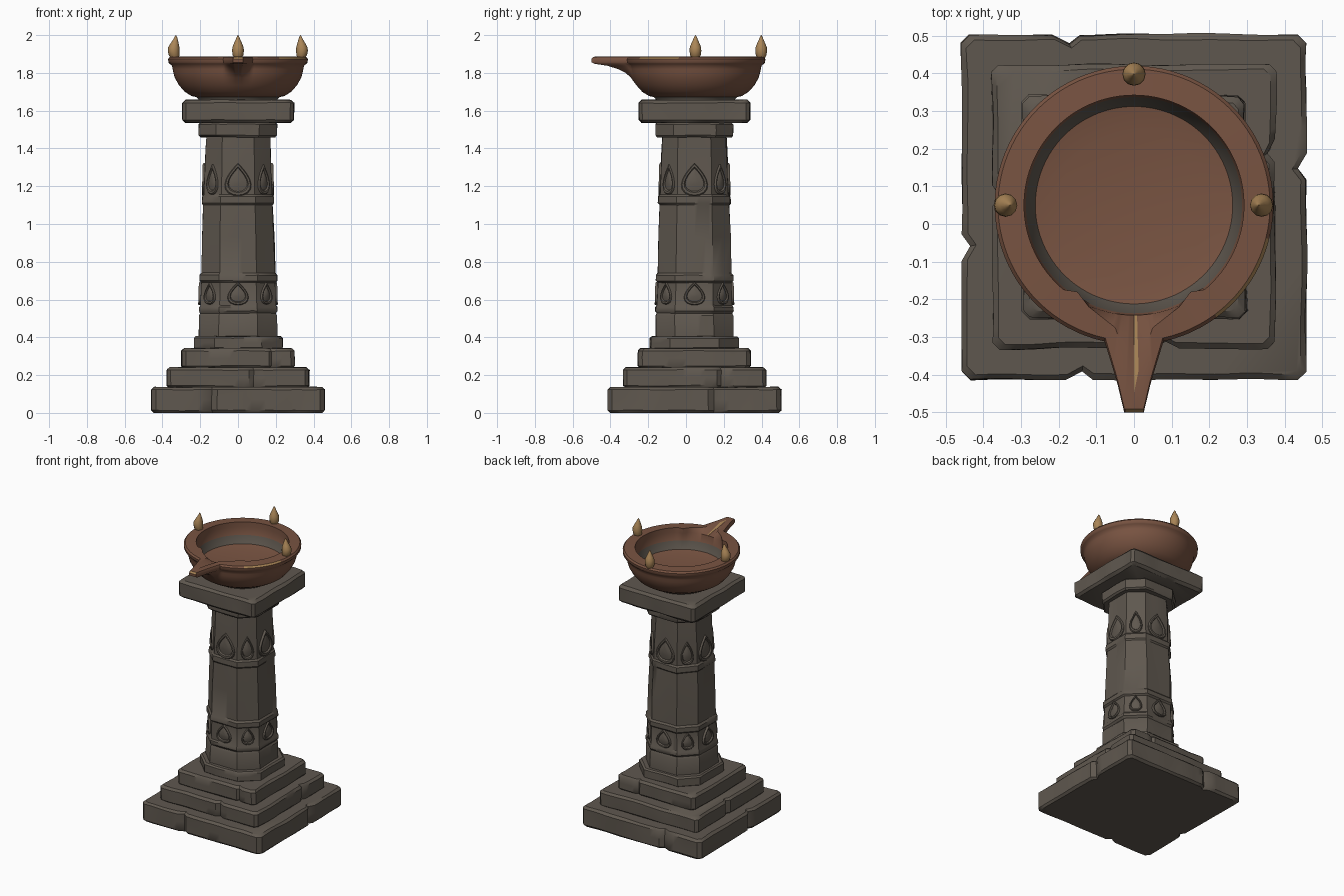
import bpy, math
from mathutils import Vector, noise

if "Cube" in bpy.data.objects:
    bpy.data.objects.remove(bpy.data.objects["Cube"])

CY = 0.045          # pedestal axis is behind the origin because of the spout


def material(name, rgb):
    m = bpy.data.materials.new(name)
    m.diffuse_color = (*rgb, 1)
    m.use_nodes = True
    m.node_tree.nodes["Principled BSDF"].inputs["Base Color"].default_value = m.diffuse_color
    return m


STONE = material("grey_brown_stone", (0.115, 0.097, 0.078))
CLAY = material("red_brown_clay", (0.190, 0.088, 0.054))
GOLD = material("old_gold", (0.40, 0.235, 0.095))


def loft(name, rings, mats, rule=None, angle=35):
    """Skin closed rings of equal length and cap both ends."""
    n = len(rings[0])
    verts = [v for r in rings for v in r]
    faces, idx = [], []
    for k in range(len(rings) - 1):
        for i in range(n):
            j = (i + 1) % n
            faces.append((k * n + i, k * n + j, (k + 1) * n + j, (k + 1) * n + i))
            idx.append(rule(k, i) if rule else 0)
    faces += [tuple(reversed(range(n))), tuple(range(len(verts) - n, len(verts)))]
    idx += [0, 0]
    me = bpy.data.meshes.new(name)
    me.from_pydata(verts, [], faces)
    for m in mats:
        me.materials.append(m)
    for p, i in zip(me.polygons, idx):
        p.material_index = i
    me.validate()
    ob = bpy.data.objects.new(name, me)
    bpy.context.collection.objects.link(ob)
    bpy.ops.object.select_all(action='DESELECT')
    ob.select_set(True)
    bpy.context.view_layer.objects.active = ob
    bpy.ops.object.shade_smooth_by_angle(angle=math.radians(angle))
    return ob


# ---- weathered stone blocks: chamfered squares lofted upwards ----
def stone_ring(h, z, f, n, wear, notches=()):
    c = [(h, -f*h), (h, f*h), (f*h, h), (-f*h, h), (-h, f*h), (-h, -f*h), (-f*h, -h), (f*h, -h)]
    pts = []
    for s in range(8):
        a, b = Vector(c[s]), Vector(c[(s + 1) % 8])
        m = n if s % 2 == 0 else 2
        for i in range(m):
            p = a.lerp(b, i / m)
            if (s, i) in notches:
                p *= 0.95
            d = noise.noise_vector(Vector((p.x * 6, p.y * 6, z * 6 + h * 40))) * wear
            pts.append((p.x + d.x, p.y + CY + d.y, z + (d.z * 0.6 if z > 0 else 0)))
    return pts


def block(name, h, z0, z1, f, notches=(), bev=0.014, wear=0.007, n=24):
    mid = (z0 + z1) / 2
    levels = [(z0, h - bev), (z0 + bev, h), (mid, h), (z1 - bev, h), (z1, h - bev)]
    return loft(name, [stone_ring(r, z, f, n, wear, notches) for z, r in levels], [STONE])


block("base_step_1", 0.458, 0.0, 0.137, 0.95, {(0, 15), (2, 17), (4, 15), (6, 8)})
block("base_step_2", 0.376, 0.13, 0.241, 0.95, {(0, 17), (4, 11), (6, 15)})
block("base_step_3", 0.298, 0.235, 0.342, 0.93, {(2, 6), (6, 20)})
block("shaft_plinth", 0.234, 0.335, 0.405, 0.55, n=10, bev=0.01)
block("shaft_collar", 0.206, 1.46, 1.538, 0.55, n=10, bev=0.01)
block("capital_slab", 0.294, 1.535, 1.657, 0.94, bev=0.016)

# ---- tapered eight-sided shaft with raised bands ----
FACE = 0.5
levels = [(0.40, .206), (0.515, .205), (0.527, .198), (0.54, .207), (0.56, .206), (0.57, .199),
          (0.69, .196), (0.70, .205), (0.73, .204), (0.742, .195), (0.93, .190), (1.10, .183),
          (1.11, .191), (1.145, .189), (1.155, .180), (1.32, .175), (1.40, .172), (1.468, .169)]
loft("shaft", [stone_ring(r, z, FACE, 10, 0.006) for z, r in levels], [STONE])


# ---- carved teardrops standing out from the shaft faces ----
def carving(name, turn, dist, z, width, height, tilt):
    drop = []
    for i in range(20):
        t = 2 * math.pi * i / 20
        drop.append((width * math.sin(t) * abs(math.sin(t / 2)) ** 1.1 * 1.2, height * math.cos(t)))
    rings = []
    for scale, depth in ((1, -0.02), (1, 0.006), (0.93, 0.012), (0.78, 0.012), (0.7, 0.003), (0.3, 0.010)):
        ring = []
        for u, v in drop:
            u, v = u * scale, v * scale
            d = dist + depth - v * tilt
            ring.append((d * math.sin(turn) + u * math.cos(turn),
                         CY - d * math.cos(turn) + u * math.sin(turn), z + v))
        rings.append(ring)
    loft(name, rings, [STONE])


for q in range(4):
    a = q * math.pi / 2
    carving(f"flame_carving_{q}", a, 0.177, 1.235, 0.078, 0.088, 0.03)
    carving(f"leaf_carving_{q}", a, 0.197, 0.632, 0.062, 0.062, 0.03)
    # narrower ones on the corner faces
    carving(f"corner_flame_{q}", a + math.pi / 4, 0.188, 1.235, 0.045, 0.08, 0.03)
    carving(f"corner_leaf_{q}", a + math.pi / 4, 0.208, 0.632, 0.045, 0.058, 0.03)

# ---- round stone foot under the bowl ----
BY = 0.05


def circle(r, z, n=48, x=0, y=BY):
    return [(x + r * math.cos(2*math.pi*i/n), y + r * math.sin(2*math.pi*i/n), z) for i in range(n)]


loft("bowl_foot", [circle(0.205, 1.645), circle(0.21, 1.66), circle(0.222, 1.675), circle(0.215, 1.69)], [STONE])

# ---- spouted bowl: outlines given as (sideways, forward) from the bowl centre ----
LIP = [(0, .55), (.026, .55), (.045, .47), (.078, .362)]
MOUTH = [(0, .50), (.016, .42), (.05, .325), (.12, .27), (.15, .230), (.188, .224)]


def outline(phi, pts, radius):
    s, c = math.sin(abs(phi)), math.cos(phi)
    for (ax, ay), (bx, by) in zip(pts, pts[1:]):
        ca, cb = ax * c - ay * s, bx * c - by * s
        if ca <= 1e-9 and cb >= 0 and cb != ca:
            t = ca / (ca - cb)
            return math.hypot(ax + t * (bx - ax), ay + t * (by - ay))
    return radius


half = [0.0, 0.8, 1.6, 2.2, 2.7, 3.4, 4.2, 5.2, 6.4, 7.6, 8.75, 10.2, 12.2, 14, 17, 20.5, 24, 28.5,
        33.1, 36.5, 40] + list(range(44, 180, 4))
phis = [math.radians(d) for d in half + [180] + [-d for d in reversed(half[1:])]]


def bowl_ring(z, radius_at):
    return [(radius_at(p) * math.sin(p), BY - radius_at(p) * math.cos(p), z) for p in phis]


def outer(r, s):
    return lambda p: r + s * (outline(p, LIP, 0.37) - 0.37)


def inner(limit):
    return lambda p: min(outline(p, MOUTH, 0.292), limit)


rings = [bowl_ring(z, outer(r, s)) for z, r, s in (
    (1.672, .22, 0), (1.677, .245, 0), (1.70, .282, 0), (1.735, .313, 0), (1.775, .335, .04),
    (1.80, .342, .15), (1.82, .346, .35), (1.838, .350, .65), (1.848, .362, .95),
    (1.856, .369, 1), (1.874, .370, 1), (1.885, .361, 1))]
EDGE = len(rings) - 2                      # rounded lip edge
rings.append(bowl_ring(1.888, inner(0.6)))
WALL = len(rings) - 1                      # spout channel and upper wall
rings += [bowl_ring(1.855, inner(0.292)), bowl_ring(1.80, lambda p: 0.287),
          bowl_ring(1.75, lambda p: 0.262), bowl_ring(1.738, lambda p: 0.20),
          bowl_ring(1.734, lambda p: 0.02)]
STAIN = WALL + 2                           # grey ring low on the inside


def bowl_colour(k, i):
    d = math.degrees(phis[i])
    if k == STAIN:
        return 1
    if k == EDGE and (34 <= d <= 74 or abs(d) < 2.7):
        return 2
    if k == WALL and 0 <= d < 1.6:
        return 2
    return 0


loft("spouted_bowl", rings, [CLAY, STONE, GOLD], bowl_colour, 40)

# ---- three small flames on the rim ----
for name, x, y, lean in (("flame_left", -.335, BY, -.006), ("flame_right", .335, BY, .004),
                         ("flame_back", 0, .398, 0)):
    prof = [(1.88, .020), (1.893, .028), (1.915, .031), (1.935, .030), (1.955, .022),
            (1.975, .013), (1.99, .007), (2.0, .001)]
    loft(name, [circle(r, z, 12, x + lean * math.sin((z - 1.88) * 40), y) for z, r in prof], [GOLD], None, 50)
